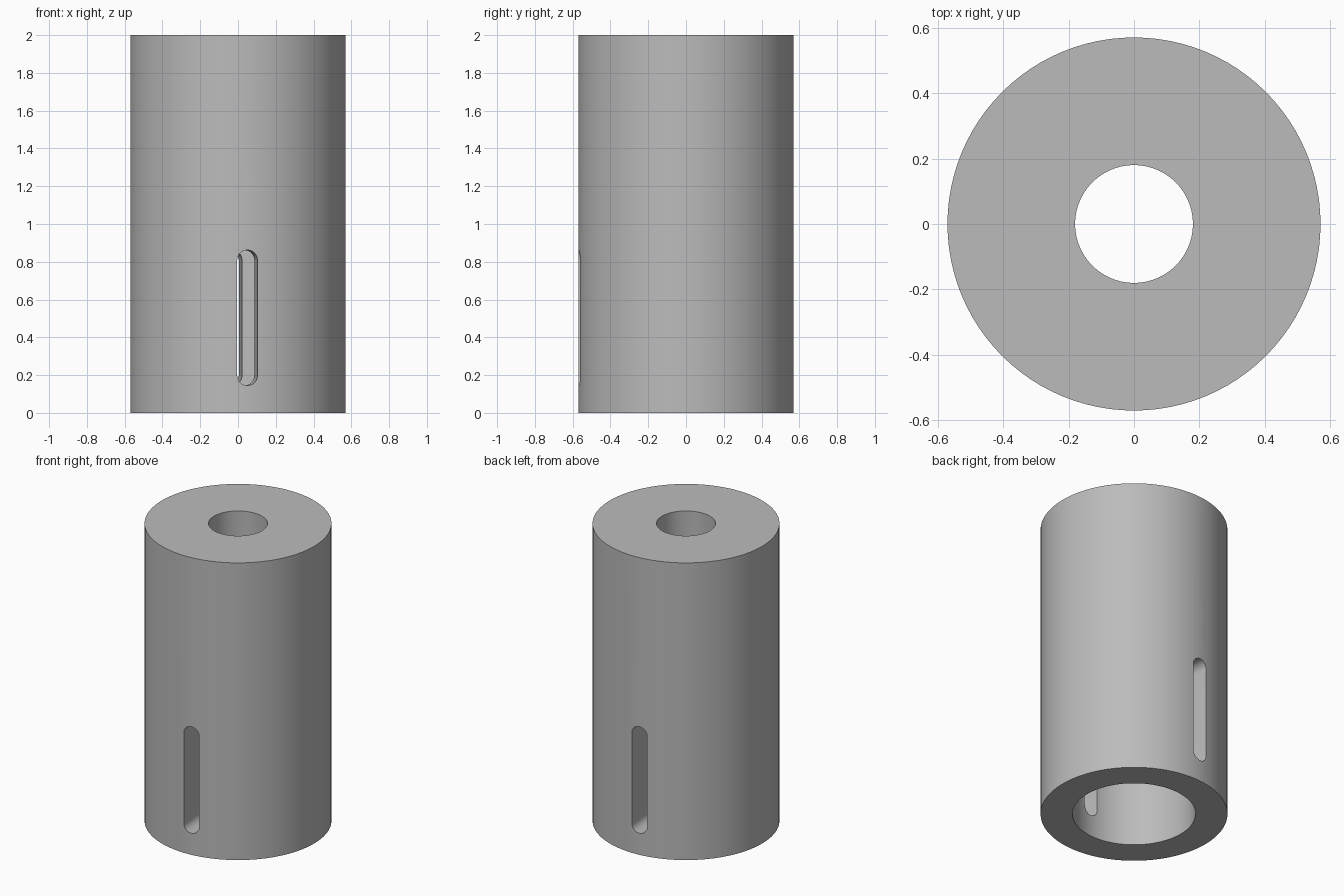
import bpy
import bmesh
from math import radians, pi, cos, sin
from mathutils import Matrix, Vector

cube = bpy.data.objects.get("Cube")
if cube:
    bpy.data.objects.remove(cube, do_unlink=True)

OUTER, BORE, SHAFT = 0.57, 0.375, 0.18   # radii
HEIGHT, BORE_DEPTH = 2.0, 1.0
SLOT_R, SLOT_LOW, SLOT_HIGH = 0.054, 0.145, 0.862
SLOT_ANGLE = radians(5)
SEGMENTS = 96

grey = bpy.data.materials.new("plain grey")
grey.use_nodes = True
colour = (0.5, 0.5, 0.5, 1)
grey.diffuse_color = colour
grey.node_tree.nodes["Principled BSDF"].inputs["Base Color"].default_value = colour


def make_object(name, bm):
    bmesh.ops.recalc_face_normals(bm, faces=bm.faces)
    mesh = bpy.data.meshes.new(name)
    bm.to_mesh(mesh)
    bm.free()
    mesh.materials.append(grey)
    obj = bpy.data.objects.new(name, mesh)
    bpy.context.collection.objects.link(obj)
    return obj


# Sleeve: stepped bore profile turned around the z axis
bm = bmesh.new()
profile = [(OUTER, 0), (OUTER, HEIGHT), (SHAFT, HEIGHT),
           (SHAFT, BORE_DEPTH), (BORE, BORE_DEPTH), (BORE, 0)]
verts = [bm.verts.new((r, 0, z)) for r, z in profile]
edges = [bm.edges.new((v, verts[i - 1])) for i, v in enumerate(verts)]
bmesh.ops.spin(bm, geom=verts + edges, cent=(0, 0, 0), axis=(0, 0, 1),
               angle=2 * pi, steps=SEGMENTS, use_merge=True)
bmesh.ops.remove_doubles(bm, verts=bm.verts, dist=0.0001)
sleeve = make_object("slotted_sleeve", bm)

# Cutter: round-ended bar passing through both walls
bm = bmesh.new()
outline = []
for i in range(34):
    upper = i < 17
    a = pi * (i if upper else i - 1) / 16
    z = SLOT_HIGH - SLOT_R if upper else SLOT_LOW + SLOT_R
    outline.append(bm.verts.new((SLOT_R * cos(a), -1, z + SLOT_R * sin(a))))
face = bm.faces.new(outline)
bar = bmesh.ops.extrude_face_region(bm, geom=[face])["geom"]
bmesh.ops.translate(bm, vec=Vector((0, 2, 0)),
                    verts=[g for g in bar if isinstance(g, bmesh.types.BMVert)])
bmesh.ops.transform(bm, matrix=Matrix.Rotation(SLOT_ANGLE, 4, "Z"), verts=bm.verts)
cutter = make_object("slot_cutter", bm)
cutter.hide_render = True

# Cut the slots, then smooth the round walls
cut = sleeve.modifiers.new("slots", "BOOLEAN")
cut.operation = "DIFFERENCE"
cut.solver = "EXACT"
cut.object = cutter
bpy.ops.object.select_all(action="DESELECT")
sleeve.select_set(True)
bpy.context.view_layer.objects.active = sleeve
bpy.ops.object.modifier_apply(modifier=cut.name)
bpy.data.objects.remove(cutter, do_unlink=True)
bpy.ops.object.shade_smooth_by_angle(angle=radians(30))
